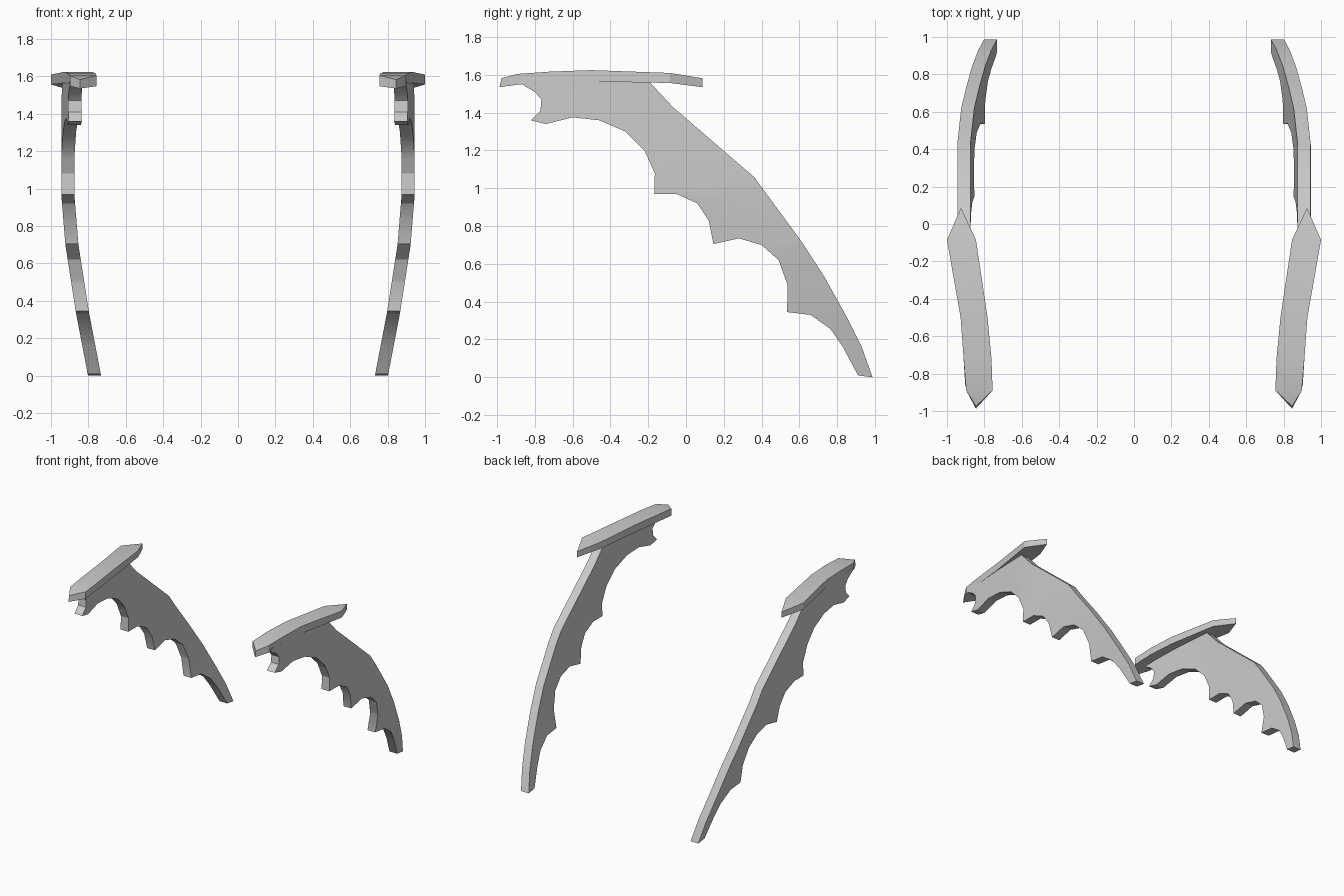
import bpy, bmesh, math
from mathutils import Vector

if "Cube" in bpy.data.objects:
    bpy.data.objects.remove(bpy.data.objects["Cube"])

THICK = 0.07


def interp(table, t):
    # piecewise-linear lookup, table sorted by key
    if t <= table[0][0]:
        return table[0][1]
    for (a, va), (b, vb) in zip(table, table[1:]):
        if t <= b:
            return va + (vb - va) * (t - a) / (b - a)
    return table[-1][1]


def finish(bm, name):
    bmesh.ops.recalc_face_normals(bm, faces=bm.faces[:])
    me = bpy.data.meshes.new(name)
    bm.to_mesh(me)
    bm.free()
    ob = bpy.data.objects.new(name, me)
    bpy.context.collection.objects.link(ob)
    ob.modifiers.new("Mirror", 'MIRROR').use_mirror_merge = False
    bpy.ops.object.select_all(action='DESELECT')
    ob.select_set(True)
    bpy.context.view_layer.objects.active = ob
    bpy.ops.object.shade_smooth_by_angle(angle=math.radians(25))
    return ob


# scalloped side support: profile in (y, z)
profile = [
    (-0.87, 1.57), (-0.2, 1.57), (-0.07, 1.43), (0.36, 1.06), (0.61, 0.72),
    (0.73, 0.535), (0.85, 0.32), (0.93, 0.16), (0.987, 0.0),
    (0.91, 0.01), (0.83, 0.16), (0.765, 0.255), (0.66, 0.33), (0.535, 0.345),
    (0.537, 0.49), (0.49, 0.62), (0.4, 0.7), (0.28, 0.735), (0.145, 0.705),
    (0.12, 0.83), (0.06, 0.92), (-0.05, 0.97), (-0.168, 0.97),
    (-0.165, 1.08), (-0.22, 1.20), (-0.32, 1.30), (-0.46, 1.36),
    (-0.6, 1.375), (-0.74, 1.34), (-0.82, 1.36), (-0.77, 1.41),
    (-0.765, 1.47), (-0.8, 1.51), (-0.86, 1.545)]
bow_z = [(0, 0.767), (0.34, 0.832), (0.7, 0.888), (0.97, 0.91), (1.56, 0.907)]
bow_y = [(-0.85, -0.04), (-0.2, 0.0)]

bm = bmesh.new()
face = bm.faces.new([bm.verts.new((-THICK / 2, y, z)) for y, z in profile])
ext = bmesh.ops.extrude_face_region(bm, geom=[face], use_keep_orig=True)
for v in ext["geom"]:
    if isinstance(v, bmesh.types.BMVert):
        v.co.x += THICK
# triangulate, then cut so the panel can bow
bmesh.ops.triangulate(bm, faces=[f for f in bm.faces if len(f.verts) > 4])
cuts = [((0, 0, z), (0, 0, 1)) for z in (0.18, 0.34, 0.52, 0.7, 0.97, 1.2)]
cuts += [((0, y, 0), (0, 1, 0)) for y in (-0.5, -0.2)]
for co, no in cuts:
    bmesh.ops.bisect_plane(bm, geom=bm.verts[:] + bm.edges[:] + bm.faces[:],
                           plane_co=Vector(co), plane_no=Vector(no), dist=1e-5)
for v in bm.verts:
    v.co.x += interp(bow_z, v.co.z) + interp(bow_y, v.co.y)
finish(bm, "scalloped_support")

# arched top pad: stations (y, inner x, outer x, bottom z, top z)
stations = [
    (0.087, 0.925, 0.925, 1.535, 1.582), (-0.085, 0.845, 1.0, 1.557, 1.61),
    (-0.5, 0.783, 0.927, 1.565, 1.625), (-0.72, 0.762, 0.911, 1.56, 1.617),
    (-0.89, 0.756, 0.897, 1.548, 1.605), (-0.975, 0.845, 0.845, 1.535, 1.583)]
bm = bmesh.new()
rows = []
for i, (y, xi, xo, zb, zt) in enumerate(stations):
    yb = y - 0.012 if i == len(stations) - 1 else y
    xs = [xi] if xi == xo else [xi, xo]
    rows.append(([bm.verts.new((x, yb, zb)) for x in xs],
                 [bm.verts.new((x, y, zt)) for x in xs]))
for (b0, t0), (b1, t1) in zip(rows, rows[1:]):
    bm.faces.new(b0 + b1[::-1])
    bm.faces.new(t0 + t1[::-1])
    for k in (0, -1):
        bm.faces.new((b0[k], b1[k], t1[k], t0[k]))
finish(bm, "top_pad")
